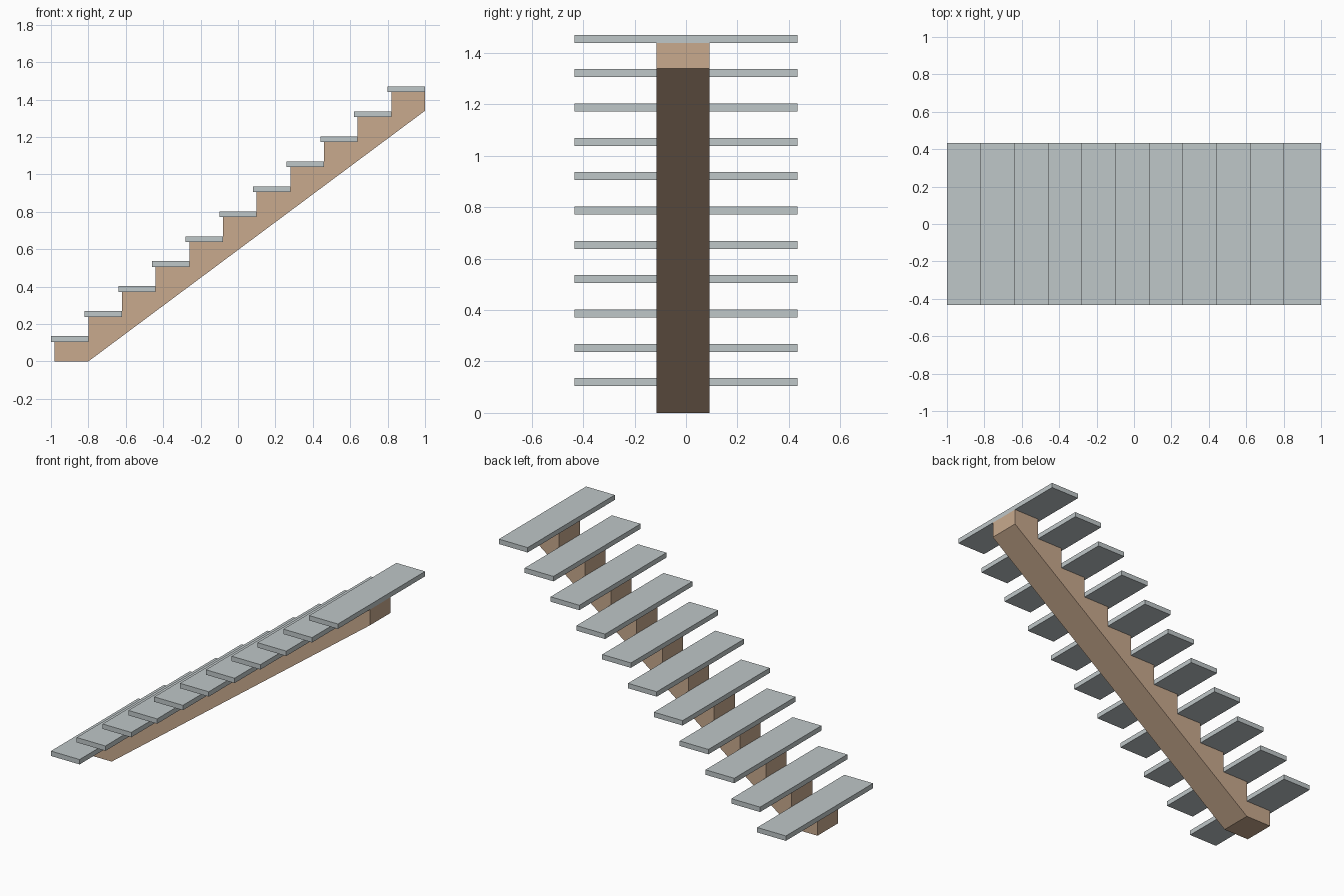
import bpy
import bmesh

if "Cube" in bpy.data.objects:
    bpy.data.objects.remove(bpy.data.objects["Cube"], do_unlink=True)

STEPS = 11
GOING, RISE = 0.18, 0.1335      # spacing of neighbouring steps
TREAD_DEPTH, TREAD_THICK, TREAD_HALF = 0.2, 0.031, 0.434
FIRST_SEAT = 0.104              # height of the lowest step seat
BEAM_FRONT, BEAM_BACK = -0.115, 0.091


def make_material(name, rgb):
    mat = bpy.data.materials.new(name)
    mat.use_nodes = True
    color = (*rgb, 1.0)
    mat.diffuse_color = color
    mat.node_tree.nodes["Principled BSDF"].inputs["Base Color"].default_value = color
    return mat


def extrude_profile(name, points, y0, y1, mat):
    """Extrude an x-z outline from y0 to y1."""
    bm = bmesh.new()
    face = bm.faces.new([bm.verts.new((x, y0, z)) for x, z in points])
    result = bmesh.ops.extrude_face_region(bm, geom=[face])
    verts = [v for v in result["geom"] if isinstance(v, bmesh.types.BMVert)]
    bmesh.ops.translate(bm, verts=verts, vec=(0, y1 - y0, 0))
    bmesh.ops.recalc_face_normals(bm, faces=bm.faces)
    mesh = bpy.data.meshes.new(name)
    bm.to_mesh(mesh)
    bm.free()
    mesh.materials.append(mat)
    obj = bpy.data.objects.new(name, mesh)
    bpy.context.collection.objects.link(obj)
    return obj


wood = make_material("warm tan wood", (0.58, 0.40, 0.27))
stone = make_material("pale grey stone", (0.52, 0.57, 0.58))

# Central stringer: sloped underside, sawtooth top
outline = [(1.0, 1.34), (-0.8, 0.0), (-0.98, 0.0)]
for i in range(STEPS):
    x, z = -0.98 + i * GOING, FIRST_SEAT + i * RISE
    outline += [(x, z), (x + GOING, z)]
extrude_profile("central_stringer", outline, BEAM_FRONT, BEAM_BACK, wood)

# Treads resting on the seats
for i in range(STEPS):
    x0, z0 = -1.0 + i * GOING, FIRST_SEAT + i * RISE
    x1, z1 = x0 + TREAD_DEPTH, z0 + TREAD_THICK
    extrude_profile(f"tread_{i + 1}", [(x0, z0), (x1, z0), (x1, z1), (x0, z1)],
                    -TREAD_HALF, TREAD_HALF, stone)
